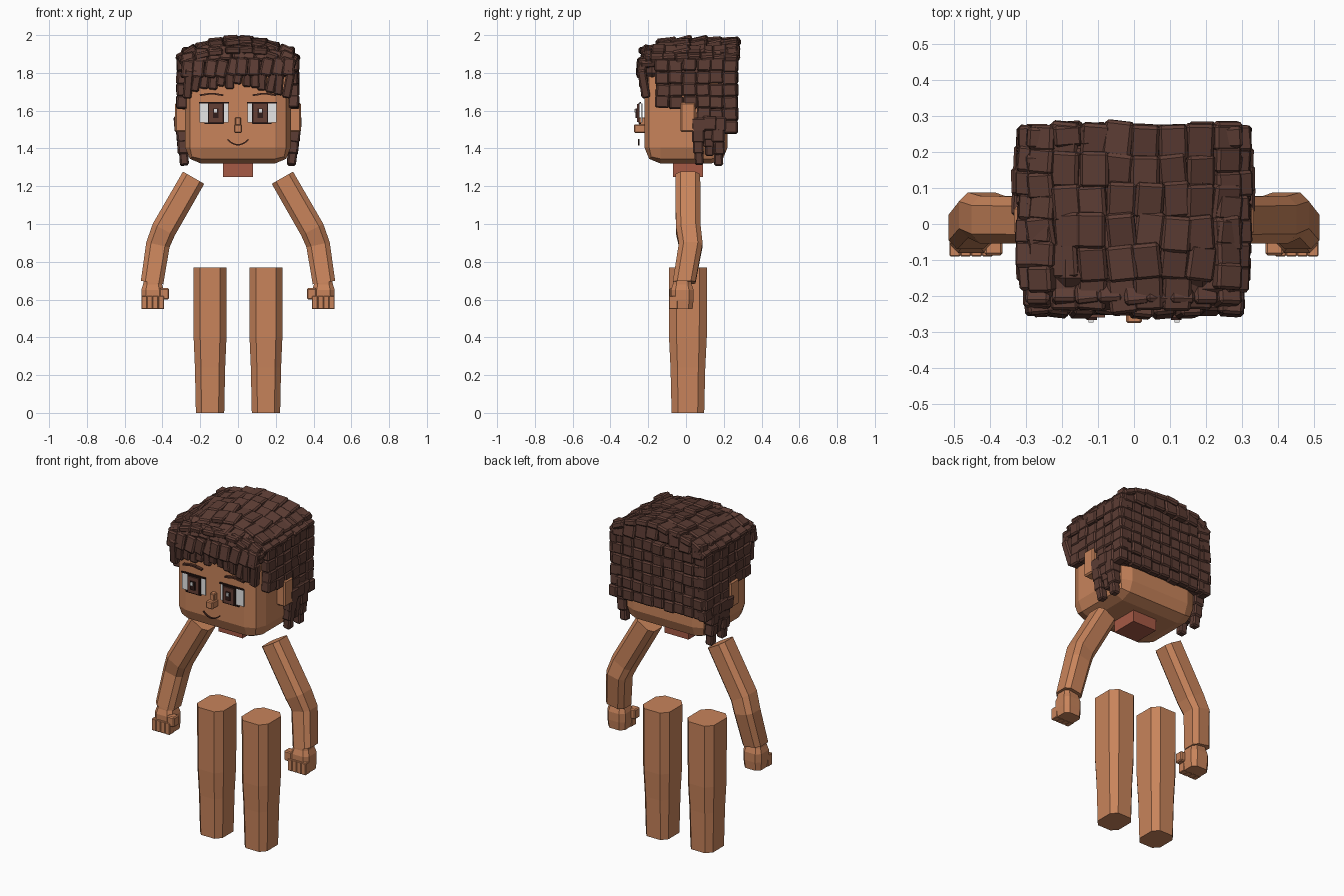
import bpy, bmesh, math, random
from mathutils import Matrix, Vector, Euler

random.seed(7)
default_cube = bpy.data.objects.get("Cube")
if default_cube:
    bpy.data.objects.remove(default_cube)


def material(name, *colour):
    made = bpy.data.materials.new(name)
    made.use_nodes = True
    made.diffuse_color = (*colour, 1)
    shader = made.node_tree.nodes["Principled BSDF"]
    shader.inputs["Base Color"].default_value = (*colour, 1)
    return made


skin = material("warm skin", .58, .23, .105)
neck_skin = material("reddish skin", .38, .1, .06)
hair = material("dark brown hair", .11, .047, .035)
white = material("eye white", .8, .8, .8)
brown = material("iris brown", .13, .05, .035)
dark = material("dark line brown", .03, .012, .01)
brow_brown = material("brow brown", .08, .03, .02)


def finish(name, mesh_builder, mat, bevel=0, segments=1):
    bmesh.ops.recalc_face_normals(mesh_builder, faces=mesh_builder.faces)
    mesh = bpy.data.meshes.new(name)
    mesh_builder.to_mesh(mesh)
    mesh_builder.free()
    mesh.materials.append(mat)
    made = bpy.data.objects.new(name, mesh)
    bpy.context.collection.objects.link(made)
    if bevel:
        modifier = made.modifiers.new("bevel", "BEVEL")
        modifier.width = bevel
        modifier.segments = segments


def blocks(name, items, mat, bevel=0, segments=1):
    """Boxes joined in one object, each a (centre, size, rotation)."""
    builder = bmesh.new()
    for centre, size, rotation in items:
        placing = Matrix.LocRotScale(Vector(centre), Euler(rotation), Vector(size))
        bmesh.ops.create_cube(builder, size=1, matrix=placing)
    finish(name, builder, mat, bevel, segments)


def block(name, centre, size, mat, bevel=0, segments=1):
    blocks(name, [(centre, size, (0, 0, 0))], mat, bevel, segments)


def limb(name, path, radii, mat, side, depth=1):
    """Chamfered bar whose rings stand square to the path in x and z."""
    builder = bmesh.new()
    loops = []
    for index, (point, radius) in enumerate(zip(path, radii)):
        before = Vector(path[max(index - 1, 0)])
        after = Vector(path[min(index + 1, len(path) - 1)])
        along = after - before
        across = Vector((-along.z, 0, along.x)).normalized()
        inner = radius * .6
        corners = [(inner, -radius), (radius, -inner), (radius, inner), (inner, radius)]
        corners += [(-u, -v) for u, v in corners]
        loop = []
        for u, v in corners:
            place = Vector(point) + across * u + Vector((0, v * depth, 0))
            loop.append(builder.verts.new((place.x * side, place.y, place.z)))
        loops.append(loop)
    for upper, lower in zip(loops, loops[1:]):
        for k in range(len(upper)):
            builder.faces.new((upper[k - 1], upper[k], lower[k], lower[k - 1]))
    builder.faces.new(loops[0])
    builder.faces.new(loops[-1])
    finish(name, builder, mat)


def mix(start, end, amount):
    return start + (end - start) * amount


def wobble(amount):
    return random.uniform(-amount, amount)


def hair_tiles(name, columns, rows, place, turn=.06, shift=.005):
    """Grid of slightly uneven hair blocks; place(u, v) may skip a cell."""
    items = []
    for column in range(columns):
        for row in range(rows):
            cell = place(column / max(columns - 1, 1), row / max(rows - 1, 1))
            if cell:
                centre, size, rotation = cell
                items.append(([c + wobble(shift) for c in centre], size,
                              [r + wobble(turn) for r in rotation]))
    blocks(name, items, hair, bevel=.008)


# Head, neck and nose
block("head", (0, 0, 1.59), (.56, .44, .54), skin, bevel=.085, segments=2)
block("neck", (0, .01, 1.3), (.16, .16, .1), neck_skin)
block("nose_bridge", (0, -.23, 1.54), (.03, .04, .05), skin, bevel=.004)
block("nose_tip", (0, -.24, 1.505), (.044, .07, .044), skin, bevel=.005)

# Smile: short strokes along a parabola
strokes = []
for step in range(-3, 4):
    x = step * .016
    strokes.append(((x, -.25, 1.42 + 9 * x * x), (.02, .008, .007),
                    (0, -math.atan(18 * x), 0)))
blocks("mouth", strokes, brow_brown)


def build_eye(side, label):
    def plate(part, width, height, layer, mat, inward=0, up=0):
        centre = (side * (.127 - inward), -.235 - layer * .007, 1.587 + up)
        block(label + part, centre, (width, .007, height), mat)

    plate("_eye_white", .155, .1, 0, white)
    plate("_upper_lash", .16, .008, 1, dark, up=.054)
    plate("_lower_lash", .1, .007, 1, dark, up=-.054)
    plate("_iris_rim", .084, .108, 2, dark, inward=.01)
    plate("_iris", .072, .096, 3, brown, inward=.01)
    plate("_pupil", .03, .05, 4, dark, inward=.01)
    plate("_eye_glint", .014, .02, 5, white, inward=.008, up=.012)

    # Thin arched brow
    blocks(label + "_brow", [((side * (.14 + step * .04), -.228, 1.69 - .005 * abs(step)),
                              (.045, .02, .009), (0, side * step * .15, 0))
                             for step in (-1, 0, 1)], brow_brown)


def build_limbs(side, label):
    limb(label + "_arm", [(.235, .01, 1.245), (.393, .012, .97), (.424, .025, .89),
                          (.455, -.01, .69)], (.065, .066, .063, .06), skin, side)
    limb(label + "_leg", [(.148, .01, z) for z in (.77, .4, .24, 0)],
         (.088, .087, .08, .075), skin, side, depth=1.15)

    # Hand with curled fingers and thumb
    limb(label + "_palm", [(.452, -.02, z) for z in (.7, .68, .65, .6, .55)],
         (.048, .05, .06, .06, .055), skin, side)
    fingers = [((side * (.407 + .03 * finger), -.067, .584), (.03, .046, .07), (0, 0, 0))
               for finger in range(4)]
    blocks(label + "_fingers", fingers, skin, bevel=.003)
    block(label + "_thumb", (side * .39, -.062, .63), (.05, .05, .06), skin, bevel=.006)


def build_side_hair(side, label):
    # Tidy grid that reaches lower behind the ear
    def grid(u, v):
        if u < .5 and v > .65:
            return None
        centre = (side * .293, mix(-.125, .235, u), mix(1.84, 1.515, v))
        return centre, (.058, .075, .069), (0, 0, 0)

    # Stepped layers leading to the crown
    def steps(u, v):
        centre = (side * mix(.285, .255, v), mix(-.15, .24, u), mix(1.885, 1.915, v))
        return centre, (.075, .073, .045), (0, side * .5, 0)

    # Tapering locks, the middle one shorter
    def locks(u, v):
        end = 1.4 if u == .5 else 1.35
        centre = (side * mix(.295, .288, v), mix(.065, .175, u), mix(1.53, end, v))
        width = mix(.078, .046, v)
        return centre, (width, width, .075), (0, side * .08, 0)

    hair_tiles(label + "_side_hair", 6, 6, grid)
    hair_tiles(label + "_stepped_hair", 7, 2, steps, turn=.1)
    hair_tiles(label + "_hanging_locks", 3, 4, locks)


for side, label in ((1, "left"), (-1, "right")):
    build_eye(side, label)
    build_limbs(side, label)
    build_side_hair(side, label)
    block(label + "_ear", (side * .29, .01, 1.565), (.085, .08, .155), skin, bevel=.008)

# Hair underlayer
block("hair_cap", (0, .01, 1.84), (.57, .46, .16), hair, bevel=.04)
block("crown_base", (0, .03, 1.91), (.44, .42, .07), hair, bevel=.03)
block("back_hair_base", (0, .21, 1.65), (.56, .08, .32), hair)


# Back hair: neat grid with an arched upper row
def back_cell(u, v):
    return (mix(-.27, .27, u), .25, mix(1.84, 1.515, v)), (.07, .045, .068), (0, 0, 0)


def back_arch(u, v):
    x = mix(-.26, .26, u)
    return (x, .245, 1.93 - .6 * x * x), (.078, .06, .09), (.1, 0, 0)


hair_tiles("back_hair", 9, 6, back_cell, turn=.04)
hair_tiles("back_upper_hair", 8, 1, back_arch, turn=.08)


# Crown: overlapping shingles over an arch that dips toward the face
def shingle(u, v):
    x = mix(-.26, .26, u)
    y = mix(-.19, .23, v)
    dip = .4 * max(0, -.08 - y)
    return (x, y, 1.97 - .9 * x * x - dip), (.08, .1, .036), (.15, 1.5 * x, 0)


hair_tiles("crown_hair", 8, 6, shingle, turn=.13, shift=.008)


# Fringe: uneven long locks, short locks above, and a row joining the crown
def long_lock(u, v):
    x = mix(-.265, .265, u)
    low = 1.725 - .7 * x * x + wobble(.018)
    return (x, -.222, (low + 1.82) / 2), (.047, .045, 1.82 - low), (.08, .1, 0)


def short_lock(u, v):
    return (mix(-.265, .265, u), -.23, 1.825), (.062, .046, .095), (-.12, .15, 0)


def joining_lock(u, v):
    x = mix(-.256, .256, u)
    return (x, -.2, 1.9 - .5 * x * x), (.068, .06, .08), (-.3, x + .1, 0)


hair_tiles("fringe_long", 13, 1, long_lock, turn=.14)
hair_tiles("fringe_short", 10, 1, short_lock, turn=.12, shift=.008)
hair_tiles("fringe_top", 9, 1, joining_lock, turn=.12)
